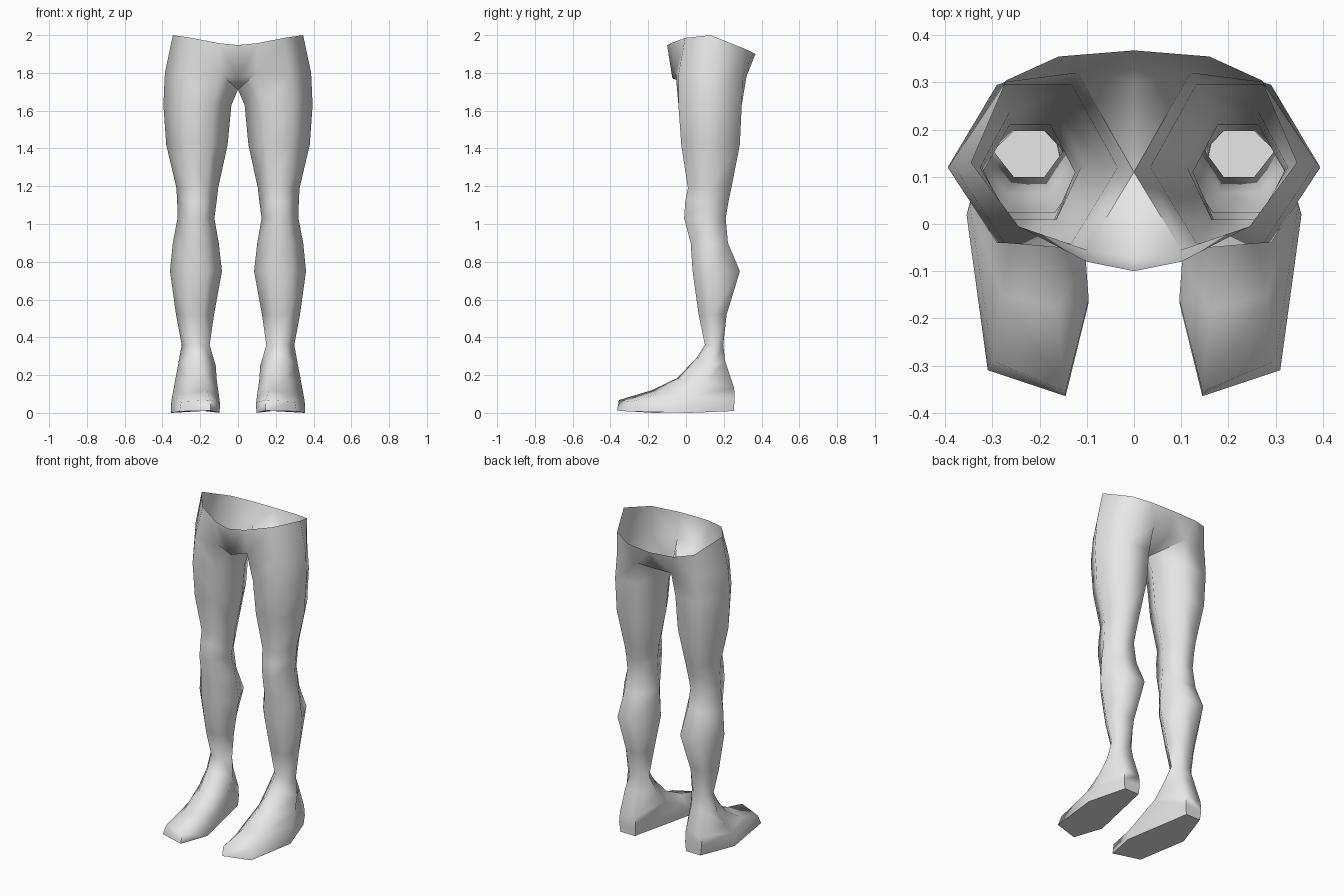
import bpy, bmesh, math

# One plain grey for the whole body
grey = bpy.data.materials.new("light_grey")
grey.diffuse_color = (0.8, 0.8, 0.8, 1)

bm = bmesh.new()


def verts(points):
    return [bm.verts.new(p) for p in points]


def leg_ring(z, xi, xo, yf, yb, ym):
    """Six-sided section: outer, back outer, back inner, inner, front inner, front outer."""
    w = xo - xi
    a, b = xi + 0.27 * w, xi + 0.71 * w
    return verts([(xo, ym, z), (b, yb, z), (a, yb, z),
                  (xi, ym, z), (a, yf, z), (b, yf, z)])


def bridge(upper, lower):
    for i in range(6):
        j = (i + 1) % 6
        bm.faces.new((lower[i], lower[j], upper[j], upper[i]))


# Thigh, knee, calf and ankle: z, inner x, outer x, front y, back y, middle y
sections = [
    (1.63, .035, .395, -.040, .295, .12),
    (1.42, .055, .380, -.025, .285, .12),
    (1.19, .105, .326, .010, .240, .12),
    (1.12, .113, .322, -.004, .225, .12),
    (1.03, .125, .320, -.010, .210, .11),
    (0.90, .102, .345, .025, .222, .12),
    (0.75, .085, .360, .035, .285, .13),
    (0.52, .127, .328, .067, .215, .14),
    (0.36, .150, .298, .100, .197, .155),
]
rings = [leg_ring(*s) for s in sections]

# Foot: the same six points running down from instep to sole
foot = [
    [(.318, .14, .25), (.280, .208, .27), (.180, .208, .27),
     (.118, .12, .25), (.185, .055, .29), (.260, .065, .29)],
    [(.335, .09, .16), (.285, .255, .13), (.175, .255, .13),
     (.112, .05, .17), (.170, -.045, .185), (.260, -.025, .18)],
    [(.348, .04, .09), (.288, .258, .07), (.175, .258, .07),
     (.102, -.08, .10), (.165, -.18, .12), (.280, -.15, .10)],
    [(.355, .02, .045), (.285, .255, .04), (.175, .255, .04),
     (.096, -.16, .055), (.145, -.355, .068), (.300, -.29, .060)],
    [(.355, .02, .0), (.280, .255, .01), (.180, .255, .01),
     (.097, -.17, .0), (.145, -.365, .012), (.310, -.31, .008)],
]
rings += [verts(r) for r in foot]
for up, low in zip(rings, rings[1:]):
    bridge(up, low)
bm.faces.new(list(reversed(rings[-1])))  # sole

# Hips and open waist, from front centre round to back centre
hip = verts([(0, -.072, 1.77), (.10, -.055, 1.80), (.275, -.040, 1.79),
             (.387, .13, 1.80), (.275, .300, 1.78), (.12, .320, 1.78),
             (0, .305, 1.77)])
waist = verts([(0, -.10, 1.947), (.10, -.08, 1.957), (.245, -.005, 1.985),
               (.345, .13, 2.0), (.27, .305, 1.93), (.16, .355, 1.907),
               (0, .368, 1.90)])
for k in range(6):
    bm.faces.new((hip[k], hip[k + 1], waist[k + 1], waist[k]))

# Outside of the thigh joins the hip
t = rings[0]
order = [4, 5, 0, 1, 2]
for k in range(4):
    bm.faces.new((t[order[k]], t[order[k + 1]], hip[k + 2], hip[k + 1]))

# Crotch saddle between the thighs
saddle = bm.verts.new((0, .11, 1.712))
bm.faces.new((t[2], t[3], saddle, hip[5]))
bm.faces.new((t[3], t[4], hip[1], saddle))
bm.faces.new((hip[5], saddle, hip[6]))
bm.faces.new((saddle, hip[1], hip[0]))

mesh = bpy.data.meshes.new("legs")
bm.to_mesh(mesh)
bm.free()
mesh.materials.append(grey)
legs = bpy.data.objects.new("legs", mesh)
bpy.context.collection.objects.link(legs)

# Smooth skin with sharp sole edges, mirrored to the other leg
bpy.context.view_layer.objects.active = legs
legs.select_set(True)
bpy.ops.object.shade_smooth_by_angle(angle=math.radians(72))
mirror = legs.modifiers.new("mirror", 'MIRROR')
mirror.use_axis[0] = True
mirror.use_clip = True
